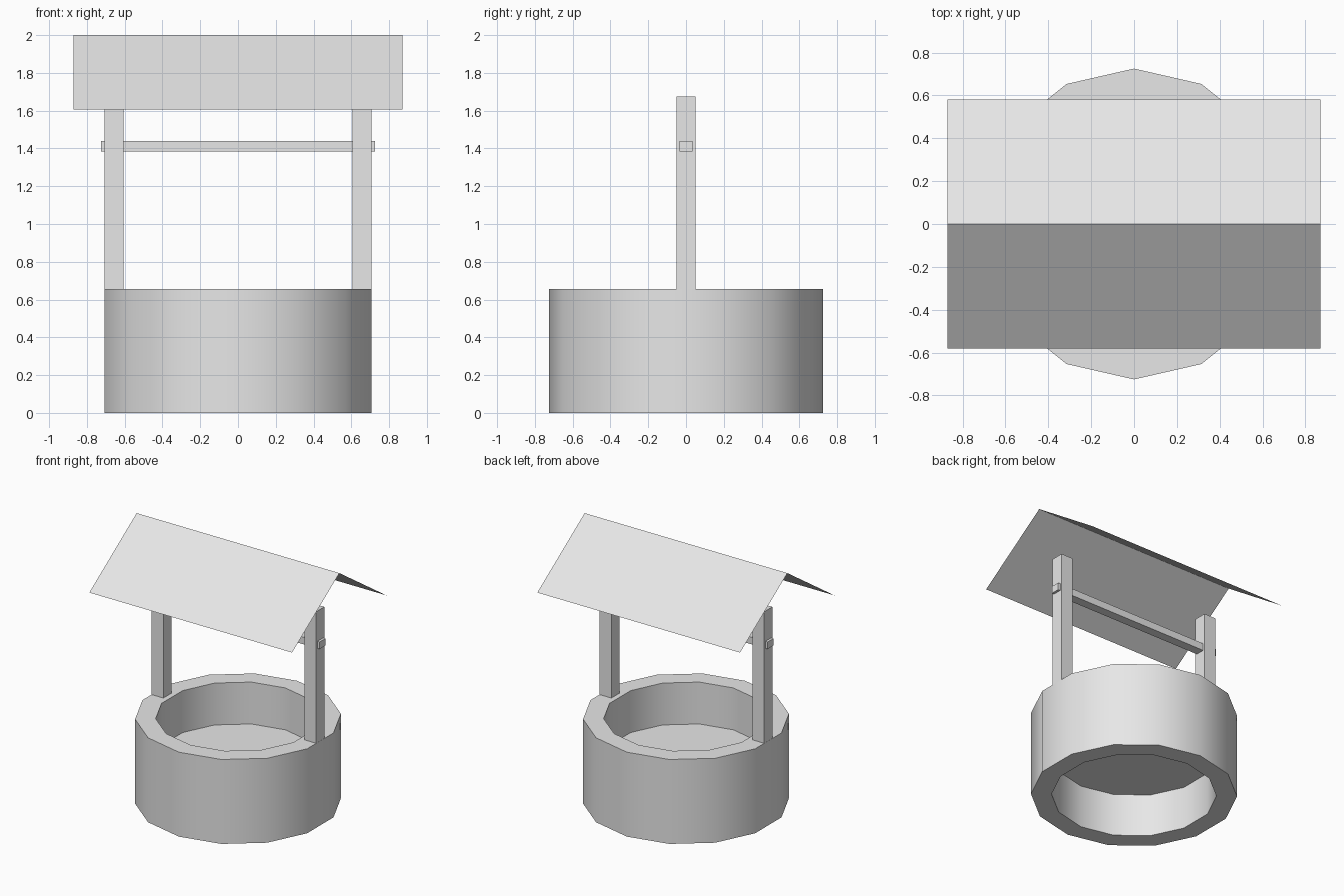
import bpy, bmesh, math
from mathutils import Matrix, Vector

cube = bpy.data.objects.get("Cube")
if cube:
    bpy.data.objects.remove(cube, do_unlink=True)

SIDES, OUTER, INNER, WALL_TOP = 14, 0.725, 0.58, 0.655

grey = bpy.data.materials.new("plain_grey")
grey.use_nodes = True
grey.diffuse_color = (0.8, 0.8, 0.8, 1)
grey.node_tree.nodes["Principled BSDF"].inputs["Base Color"].default_value = (0.8, 0.8, 0.8, 1)


def finish(name, bm):
    mesh = bpy.data.meshes.new(name)
    bm.to_mesh(mesh)
    bm.free()
    mesh.materials.append(grey)
    obj = bpy.data.objects.new(name, mesh)
    bpy.context.collection.objects.link(obj)
    return obj


def box(name, low, high):
    low, high = Vector(low), Vector(high)
    bm = bmesh.new()
    place = Matrix.Translation((low + high) / 2) @ Matrix.Diagonal((*(high - low), 1))
    bmesh.ops.create_cube(bm, size=1, matrix=place)
    return finish(name, bm)


# Well wall: a rectangular section spun into a ring
bm = bmesh.new()
section = [(OUTER, 0), (OUTER, WALL_TOP), (INNER, WALL_TOP), (INNER, 0)]
verts = [bm.verts.new((0, r, z)) for r, z in section]
edges = [bm.edges.new((verts[i], verts[(i + 1) % 4])) for i in range(4)]
bmesh.ops.spin(bm, geom=verts + edges, cent=(0, 0, 0), axis=(0, 0, 1),
               angle=math.tau, steps=SIDES, use_duplicate=False)
bmesh.ops.remove_doubles(bm, verts=bm.verts[:], dist=0.001)
bmesh.ops.recalc_face_normals(bm, faces=bm.faces[:])
wall = finish("well_wall", bm)
bpy.ops.object.select_all(action="DESELECT")
wall.select_set(True)
bpy.context.view_layer.objects.active = wall
bpy.ops.object.shade_smooth_by_angle(angle=math.radians(30))

# Floor disc partway down the shaft
bm = bmesh.new()
bmesh.ops.create_circle(bm, cap_ends=True, segments=SIDES, radius=INNER,
                        matrix=Matrix.Translation((0, 0, 0.33)))
bmesh.ops.recalc_face_normals(bm, faces=bm.faces[:])
for face in bm.faces:
    if face.normal.z < 0:
        face.normal_flip()
finish("well_floor", bm)

# Posts standing in the wall
for name, x in (("left_post", 0.656), ("right_post", -0.656)):
    box(name, (x - 0.05, -0.05, 0.15), (x + 0.05, 0.05, 1.675))

# Crossbar through both posts
box("crossbar", (-0.725, -0.035, 1.385), (0.725, 0.035, 1.44))

# Thin gabled roof
bm = bmesh.new()
rows = [[bm.verts.new((x, y, z)) for x in (-0.87, 0.87)]
        for y, z in ((-0.58, 1.605), (0, 2), (0.58, 1.605))]
for a, b in zip(rows, rows[1:]):
    bm.faces.new((a[0], a[1], b[1], b[0]))
finish("roof", bm)
